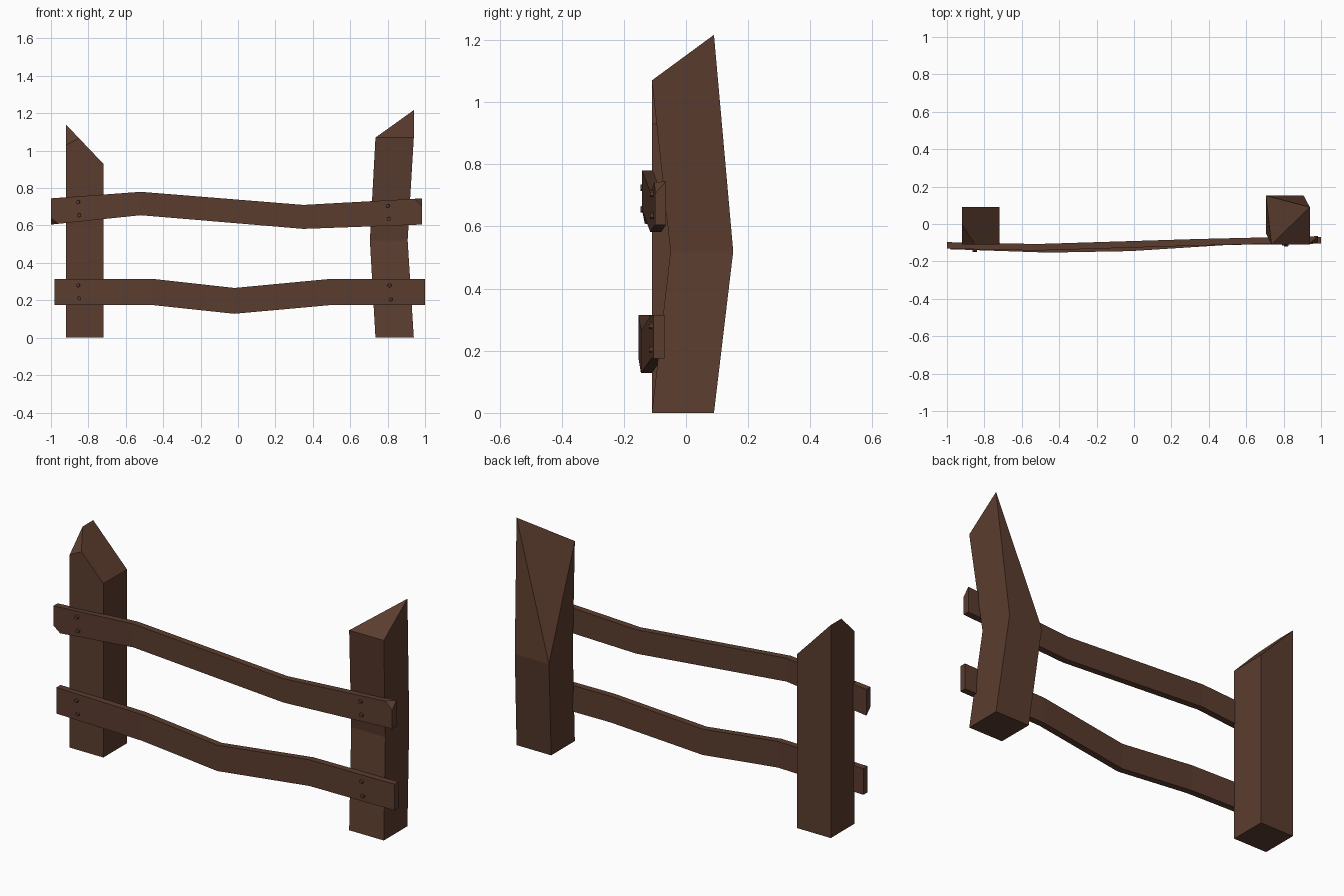
import bpy, bmesh
from mathutils import Vector, Matrix

if "Cube" in bpy.data.objects:
    bpy.data.objects.remove(bpy.data.objects["Cube"])

wood = bpy.data.materials.new("dark brown wood")
wood.diffuse_color = (0.105, 0.046, 0.028, 1)
wood.use_nodes = True
wood.node_tree.nodes["Principled BSDF"].inputs["Base Color"].default_value = wood.diffuse_color


def finish(bm, name):
    bmesh.ops.recalc_face_normals(bm, faces=bm.faces[:])
    me = bpy.data.meshes.new(name)
    bm.to_mesh(me)
    bm.free()
    me.materials.append(wood)
    ob = bpy.data.objects.new(name, me)
    bpy.context.collection.objects.link(ob)
    return ob


F, B = -0.11, 0.09  # front and back of the posts

# Left post: square, slanted top with one chipped front corner
bm = bmesh.new()
for p in [(-.92, F, 0), (-.72, F, 0), (-.72, B, 0), (-.92, B, 0),
          (-.72, F, .93), (-.72, B, .93), (-.92, B, 1.14),
          (-.92, 0, 1.14), (-.92, F, 1.03), (-.85, F, 1.0665)]:
    bm.verts.new(p)
bmesh.ops.convex_hull(bm, input=bm.verts[:])
bmesh.ops.dissolve_limit(bm, angle_limit=0.03, verts=bm.verts[:], edges=bm.edges[:])
finish(bm, "left_post")

# Right post: bent in the middle, top cut away at the back left corner
bm = bmesh.new()
v = [bm.verts.new(p) for p in [
    (.735, F, 0), (.94, F, 0), (.94, B, 0), (.735, B, 0),
    (.705, -.05, .52), (.907, -.05, .52), (.907, .152, .52), (.705, .152, .52),
    (.735, F, 1.07), (.94, F, 1.07), (.94, B, 1.217)]]
for f in [(3, 2, 1, 0), (0, 1, 5, 4), (1, 2, 6, 5), (2, 3, 7, 6), (3, 0, 4, 7),
          (4, 5, 9, 8), (5, 6, 10, 9), (7, 4, 8), (6, 7, 10), (8, 9, 10), (8, 10, 7)]:
    bm.faces.new([v[i] for i in f])
finish(bm, "right_post")


def rail(name, stations, chips=()):
    """stations: x, front y, bottom z, top z; chips: three points of a corner cut"""
    bm = bmesh.new()
    t = 0.035
    rings = [[bm.verts.new(p) for p in ((x, y, a), (x, y, b), (x, y + t, b), (x, y + t, a))]
             for x, y, a, b in stations]
    for r, s in zip(rings, rings[1:]):
        for i in range(4):
            j = (i + 1) % 4
            bm.faces.new((r[i], r[j], s[j], s[i]))
    bm.faces.new(rings[0])
    bm.faces.new(rings[-1])
    for pts in chips:
        a, b, c = map(Vector, pts)
        n = (b - a).cross(c - a).normalized()
        if n.dot(Vector((0, -.1, .68)) - a) > 0:
            n = -n
        bmesh.ops.bisect_plane(bm, geom=bm.verts[:] + bm.edges[:] + bm.faces[:], dist=1e-4,
                               plane_co=a, plane_no=n, clear_outer=True)
        bmesh.ops.holes_fill(bm, edges=[e for e in bm.edges if e.is_boundary], sides=0)
    finish(bm, name)


# Rails
rail("upper_rail",
     [(-1, -.132, .605, .745), (-.52, -.142, .655, .78), (.35, -.115, .582, .71), (.983, -.1, .605, .745)],
     [((-1, -.132, .64), (-.96, -.132, .608), (-1, -.097, .605)),
      ((.983, -.1, .705), (.943, -.1, .743), (.983, -.065, .745))])
rail("lower_rail",
     [(-.98, -.135, .175, .315), (-.46, -.153, .175, .315), (-.02, -.145, .128, .266),
      (.5, -.112, .175, .315), (1, -.105, .175, .315)])

# Nail heads: short six-sided studs
for name, x, y, zs in [("upper_left_nails", -.855, -.136, (.655, .725)),
                       ("upper_right_nails", .8, -.105, (.635, .705)),
                       ("lower_left_nails", -.855, -.14, (.21, .28)),
                       ("lower_right_nails", .81, -.108, (.205, .28))]:
    bm = bmesh.new()
    for i, z in enumerate(zs):
        m = Matrix.Translation((x + .006 * (1 - i), y, z)) @ Matrix.Rotation(1.5707963, 4, 'X')
        bmesh.ops.create_cone(bm, cap_ends=True, segments=6, radius1=.012, radius2=.01,
                              depth=.022, matrix=m)
    finish(bm, name)
